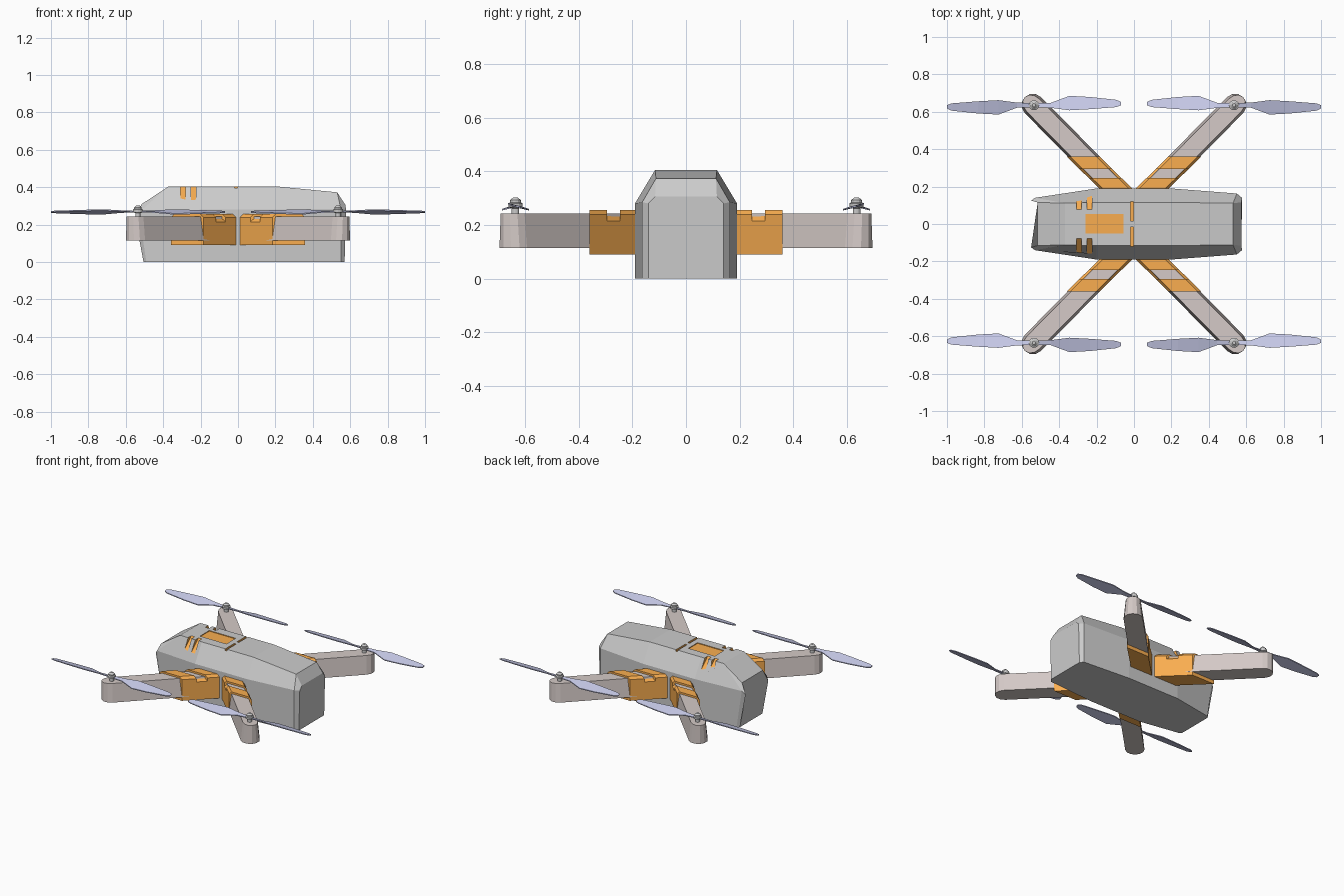
import bpy, bmesh
from math import sin, cos, pi
from mathutils import Vector

if "Cube" in bpy.data.objects:
    bpy.data.objects.remove(bpy.data.objects["Cube"])


def material(name, rgb):
    m = bpy.data.materials.new(name)
    m.diffuse_color = (*rgb, 1)
    m.use_nodes = True
    m.node_tree.nodes["Principled BSDF"].inputs["Base Color"].default_value = m.diffuse_color
    return m


GREY = material("shell_grey", (0.8, 0.8, 0.8))
ORANGE = material("orange", (0.95, 0.42, 0.08))
TAUPE = material("arm_taupe", (0.66, 0.59, 0.57))
LILAC = material("blade_lilac", (0.58, 0.60, 0.82))


def add_loft(bm, rings, index=0):
    """Skin a list of equal-length rings and cap both ends."""
    vs = [[bm.verts.new(p) for p in r] for r in rings]
    n = len(rings[0])
    faces = [bm.faces.new(vs[0][::-1]), bm.faces.new(vs[-1])]
    for a, b in zip(vs, vs[1:]):
        for i in range(n):
            j = (i + 1) % n
            faces.append(bm.faces.new((a[i], a[j], b[j], b[i])))
    for f in faces:
        f.material_index = index


def finish(name, bm, mats=()):
    bmesh.ops.recalc_face_normals(bm, faces=bm.faces[:])
    me = bpy.data.meshes.new(name)
    bm.to_mesh(me)
    bm.free()
    for m in mats:
        me.materials.append(m)
    ob = bpy.data.objects.new(name, me)
    bpy.context.collection.objects.link(ob)
    return ob


def loft(name, rings, mats=(), sx=1, sy=1):
    bm = bmesh.new()
    add_loft(bm, [[(p[0] * sx, p[1] * sy, p[2]) for p in r] for r in rings])
    return finish(name, bm, mats)


def box(bm, x0, x1, y0, y1, z0, z1):
    add_loft(bm, [[(x, y0, z0), (x, y1, z0), (x, y1, z1), (x, y0, z1)] for x in (x0, x1)], 1)


# Body hull: per station (x, half width) at the floor, then (x, hw, z) at shoulder and roof
stations = [
    ((-0.505, 0.125), (-0.55, 0.125, 0.24), (-0.515, 0.115, 0.31)),
    ((-0.49, 0.14), (-0.53, 0.14, 0.265), (-0.37, 0.112, 0.405)),
    ((-0.20, 0.19), (-0.20, 0.19, 0.28), (-0.20, 0.115, 0.405)),
    ((0.20, 0.19), (0.20, 0.19, 0.28), (0.20, 0.115, 0.405)),
    ((0.55, 0.163), (0.55, 0.163, 0.285), (0.53, 0.112, 0.373)),
    ((0.57, 0.14), (0.577, 0.14, 0.28), (0.575, 0.115, 0.305)),
]
rings = []
for (bx, bw), (mx, mw, mz), (tx, tw, tz) in stations:
    rings.append([(bx, -bw, 0), (bx, bw, 0), (mx, mw, mz), (tx, tw, tz), (tx, -tw, tz), (mx, -mw, mz)])
body = loft("body", rings, (GREY, ORANGE))

# Recessed roof panel, seam grooves and shoulder vents, cut out with orange walls
bm = bmesh.new()
box(bm, -0.26, -0.055, -0.05, 0.053, 0.400, 0.45)
for s in (-1, 1):
    box(bm, -0.018, -0.003, min(s * 0.015, s * 0.12), max(s * 0.015, s * 0.12), 0.393, 0.45)
    for x0 in (-0.308, -0.252):
        add_loft(bm, [[(x, s * 0.157, 0.332), (x, s * 0.075, 0.408), (x, s * 0.22, 0.46)]
                      for x in (x0, x0 + 0.028)], 1)
cutter = finish("recess_cutter", bm, (GREY, ORANGE))
cutter.hide_render = True
mod = body.modifiers.new("recesses", 'BOOLEAN')
mod.object = cutter
mod.operation = 'DIFFERENCE'
mod.solver = 'EXACT'
bpy.context.view_layer.objects.active = body
bpy.ops.object.modifier_apply(modifier=mod.name)
bpy.data.objects.remove(cutter, do_unlink=True)

# Arm plan: straight bar from the hull with a rounded tip
root, tip = Vector((0.065, 0.155)), Vector((0.54, 0.635))
along = (tip - root).normalized()
across = Vector((-along.y, along.x))


def arm_ring(hw, z):
    plan = [root - across * hw]
    for i in range(7):
        a = -pi / 2 + pi * i / 6
        plan.append(tip + along * 0.062 * cos(a) + across * hw * sin(a))
    plan.append(root + across * hw)
    return [(p.x, p.y, z) for p in plan]


arm_rings = [arm_ring(0.061, 0.115), arm_ring(0.048, 0.243)]

# Hinge sleeve: sheared block with a notch across its top
sleeve_rings = []
for y, high in ((0.18, 1), (0.245, 1), (0.245, 0), (0.295, 0), (0.295, 1), (0.36, 1)):
    c = 0.108 + (y - 0.2) * 1.02
    h, (w, zs, zt) = 0.088, (0.070, 0.238, 0.256) if high else (0.064, 0.215, 0.236)
    sleeve_rings.append([(c - h, y, 0.09), (c + h, y, 0.09), (c + h, y, zs),
                         (c + w, y, zt), (c - w, y, zt), (c - h, y, zs)])

# Propeller blade edges from hub to tip: distance, leading y/z, trailing y/z
HX, HY = 0.535, 0.635
edge = [(0.02, 0.012, 0.271, -0.012, 0.269), (0.09, 0.014, 0.274, -0.013, 0.266),
        (0.19, 0.027, 0.279, -0.050, 0.257), (0.30, 0.021, 0.276, -0.044, 0.259),
        (0.44, 0.010, 0.272, -0.029, 0.264), (0.465, 0.000, 0.270, -0.018, 0.266)]
full = [(-d, -b, zb, -a, za) for d, a, za, b, zb in reversed(edge)] + edge
T = 0.003
blade_rings = [[(HX + d, HY + a, za - T), (HX + d, HY + a, za + T),
                (HX + d, HY + b, zb + T), (HX + d, HY + b, zb - T)] for d, a, za, b, zb in full]

# Motor shaft and domed hub cap
hub_rings = [[(HX + r * cos(i * pi / 6), HY + r * sin(i * pi / 6), z) for i in range(12)]
             for r, z in ((0.014, 0.24), (0.014, 0.262), (0.026, 0.266), (0.027, 0.280),
                          (0.020, 0.284), (0.020, 0.292), (0.009, 0.302))]

# Four mirrored arm assemblies
for sy, side in ((-1, "front"), (1, "back")):
    for sx, end in ((-1, "left"), (1, "right")):
        tag = f"{side}_{end}"
        loft(f"arm_{tag}", arm_rings, (TAUPE,), sx, sy)
        loft(f"hinge_sleeve_{tag}", sleeve_rings, (ORANGE,), sx, sy)
        loft(f"propeller_{tag}", blade_rings, (LILAC,), sx, sy)
        loft(f"motor_hub_{tag}", hub_rings, (), sx, sy)
